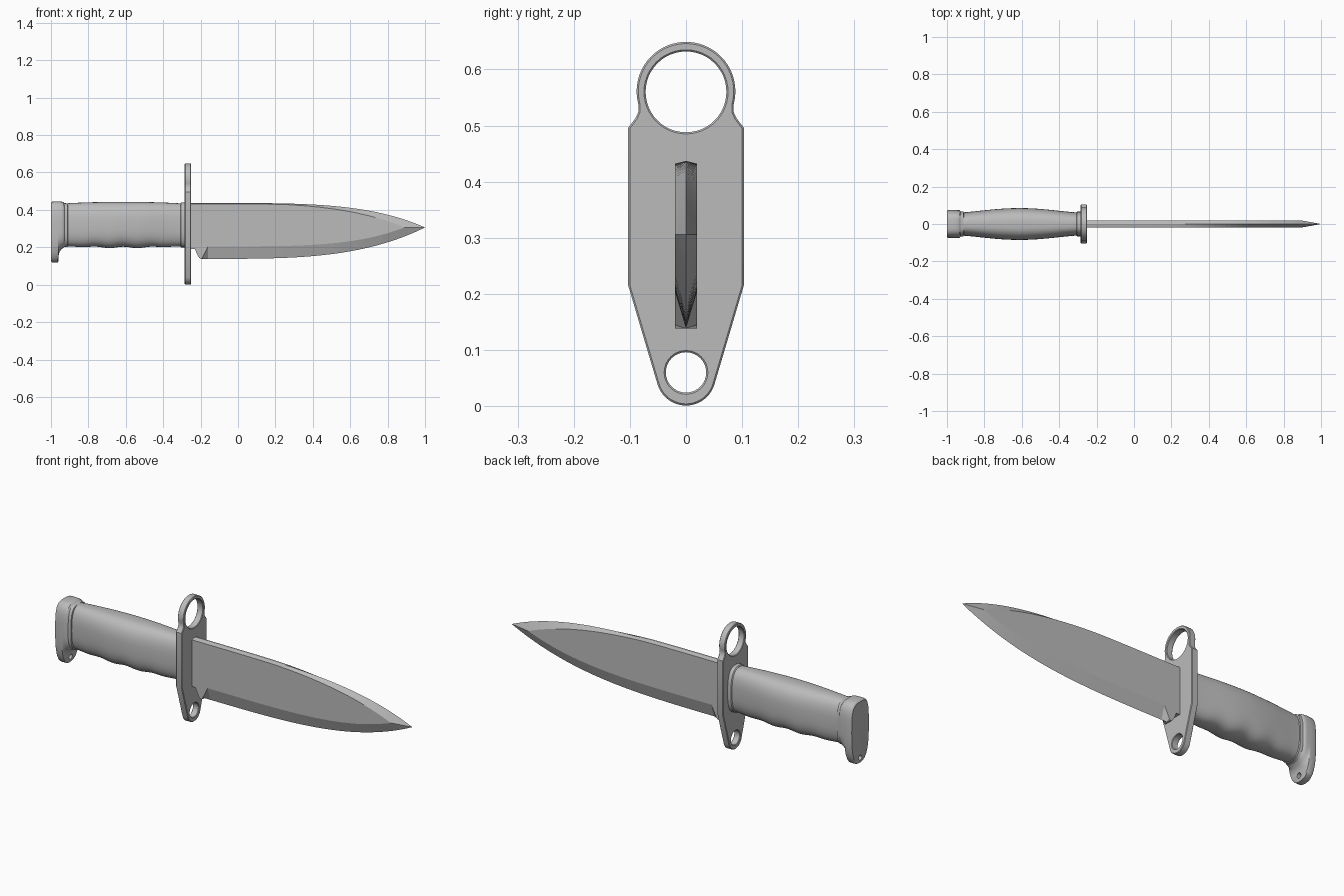
import bpy, bmesh, math
from math import sin, cos, pi, radians

if "Cube" in bpy.data.objects:
    bpy.data.objects.remove(bpy.data.objects["Cube"])

steel = bpy.data.materials.new("grey steel")
steel.diffuse_color = (0.5, 0.5, 0.5, 1)
steel.use_nodes = True
steel.node_tree.nodes["Principled BSDF"].inputs["Base Color"].default_value = steel.diffuse_color


def loft(name, rings, smooth=None):
    """Skin a list of equal-length rings and cap both ends."""
    bm = bmesh.new()
    loops = [[bm.verts.new(p) for p in r] for r in rings]
    n = len(loops[0])
    for a, b in zip(loops, loops[1:]):
        for i in range(n):
            j = (i + 1) % n
            bm.faces.new((a[i], a[j], b[j], b[i]))
    bm.faces.new(loops[0][::-1])
    bm.faces.new(loops[-1])
    bmesh.ops.remove_doubles(bm, verts=bm.verts, dist=1e-5)
    bmesh.ops.recalc_face_normals(bm, faces=bm.faces)
    me = bpy.data.meshes.new(name)
    bm.to_mesh(me)
    bm.free()
    ob = bpy.data.objects.new(name, me)
    bpy.context.collection.objects.link(ob)
    finish(ob, smooth)
    return ob


def finish(ob, smooth):
    ob.data.materials.clear()
    ob.data.materials.append(steel)
    bpy.ops.object.select_all(action='DESELECT')
    ob.select_set(True)
    bpy.context.view_layer.objects.active = ob
    if smooth:
        bpy.ops.object.shade_smooth_by_angle(angle=radians(smooth))


def oval(x, w, zb, zt, e_top=2.7, e_bot=2.7, zc=None, n=48):
    """Superellipse ring across x with separate top and bottom roundness."""
    zc = (zb + zt) / 2 if zc is None else zc
    pts = []
    for i in range(n):
        a = 2 * pi * i / n
        c, s = cos(a), sin(a)
        e = 2 / (e_top if s > 0 else e_bot)
        h = zt - zc if s > 0 else zc - zb
        pts.append((x, w * math.copysign(abs(c) ** e, c),
                    zc + h * math.copysign(abs(s) ** e, s)))
    return pts


# Blade: thick flat body, edge bevel below, false edge above
def blade_ring(x):
    T = 0.02
    zs = 0.437 - 0.131 * max(0, (x + 0.25) / 1.25) ** 4.2
    ze = 0.138 + 0.168 * max(0, (x + 0.2) / 1.2) ** 3.5
    q = min(1, max(0, (x - 0.2) / 0.69))
    zu = zs - 0.005 - 0.036 * q ** 1.5
    zl = 0.205 + 0.101 * max(0, (x + 0.16) / 1.05) ** 4
    t, te = T, 0
    if x >= 0.889:
        zu = zl = 0.306
        t = T * max(0, 1 - x) / 0.11
    if x < -0.193:                      # full-thickness heel
        te = T
        ze = 0.138 + 0.052 * min(1, max(0, (-0.2 - x) / 0.03)) ** 1.6
        zl = ze + 0.002
    elif x < -0.161:                    # plunge at the start of the bevel
        zl = 0.145
    return [(x, 0, zs), (x, t, zu), (x, t, zl), (x, te, ze),
            (x, -te, ze), (x, -t, zl), (x, -t, zu)]


xs = [-0.26, -0.23, -0.222, -0.215, -0.208, -0.2, -0.194, -0.19, -0.16]
xs += [-0.16 + 1.05 * i / 34 for i in range(1, 35)]
xs += [0.89 + 0.11 * i / 6 for i in range(1, 7)]
loft("blade", [blade_ring(x) for x in xs])


# Guard: plate with a large ring on top and a small eyelet below
def arc(cz, r, a0, a1, n):
    return [(r * cos(radians(a0 + (a1 - a0) * i / n)),
             cz + r * sin(radians(a0 + (a1 - a0) * i / n))) for i in range(n + 1)]


side = [(0.085, 0.524), (0.09, 0.513), (0.103, 0.496), (0.103, 0.215)]
outline = (arc(0.561, 0.088, -15, 195, 40) + [(-y, z) for y, z in side]
           + arc(0.054, 0.053, 197, 343, 24) + side[::-1])
holes = [arc(0.56, 0.072, 0, 352.5, 47), arc(0.06, 0.036, 0, 348.75, 31)]
cu = bpy.data.curves.new("guard", 'CURVE')
cu.dimensions = '2D'
cu.fill_mode = 'BOTH'
for pts in [outline] + holes:
    sp = cu.splines.new('POLY')
    sp.points.add(len(pts) - 1)
    for p, (y, z) in zip(sp.points, pts):
        p.co = (y, z, 0, 1)
    sp.use_cyclic_u = True
cu.extrude = 0.0145
cu.bevel_depth = 0.003
cu.bevel_resolution = 0
cu.offset = -0.003
guard = bpy.data.objects.new("guard", cu)
bpy.context.collection.objects.link(guard)
guard.rotation_euler = (pi / 2, 0, pi / 2)
guard.location.x = -0.2675
bpy.ops.object.select_all(action='DESELECT')
guard.select_set(True)
bpy.context.view_layer.objects.active = guard
bpy.ops.object.convert(target='MESH')
guard = bpy.context.view_layer.objects.active
finish(guard, 30)

# Collar between grip and guard
loft("grip_collar", [oval(-0.308, 0.062, 0.204, 0.436), oval(-0.304, 0.066, 0.2, 0.44),
                     oval(-0.28, 0.066, 0.2, 0.44)], 35)

# Grip: swelling oval with shallow finger grooves underneath
rings = []
for i in range(61):
    s = i / 60
    b = max(0, sin(pi * s))
    groove = 0.004 * cos(8 * pi * s) * b
    rings.append(oval(-0.92 + 0.615 * s, 0.062 + 0.023 * b ** 1.3,
                      0.205 - 0.006 * b + groove, 0.434 + 0.009 * b ** 0.7))
loft("grip", rings, 40)

# Pommel: rounded cap with a lower hook and a lanyard hole
prof = [(-1.0, 0.070, 0.126, 0.438), (-0.997, 0.073, 0.121, 0.442),
        (-0.992, 0.075, 0.119, 0.444), (-0.964, 0.075, 0.119, 0.445),
        (-0.961, 0.075, 0.124, 0.445), (-0.959, 0.075, 0.155, 0.445),
        (-0.954, 0.075, 0.175, 0.445), (-0.945, 0.075, 0.189, 0.444),
        (-0.934, 0.074, 0.197, 0.442), (-0.93, 0.071, 0.2, 0.438),
        (-0.927, 0.068, 0.201, 0.436), (-0.912, 0.067, 0.202, 0.435),
        (-0.91, 0.062, 0.207, 0.43)]
pommel = loft("pommel", [oval(x, w, zb, zt, 3.6, 2.7, 0.3) for x, w, zb, zt in prof])
bpy.ops.mesh.primitive_cylinder_add(vertices=20, radius=0.013, depth=0.08,
                                    location=(-0.98, 0, 0.148), rotation=(0, pi / 2, 0))
cutter = bpy.context.object
cutter.name = "lanyard_hole_cutter"
cutter.hide_render = True
mod = pommel.modifiers.new("lanyard_hole", 'BOOLEAN')
mod.operation = 'DIFFERENCE'
mod.solver = 'EXACT'
mod.object = cutter
bpy.context.view_layer.objects.active = pommel
bpy.ops.object.modifier_apply(modifier=mod.name)
bpy.data.objects.remove(cutter)
finish(pommel, 35)
